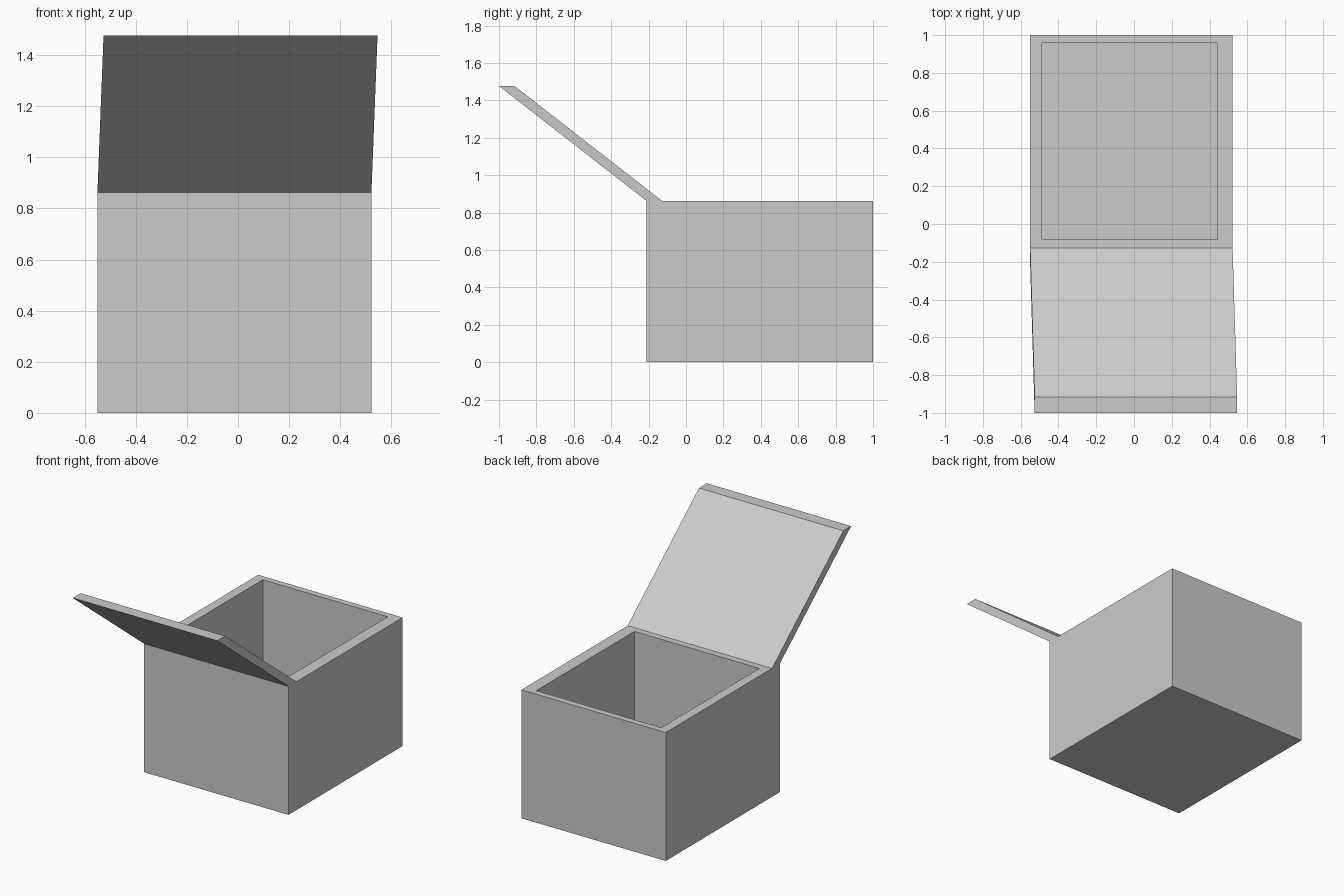
import bpy, bmesh

if "Cube" in bpy.data.objects:
    bpy.data.objects.remove(bpy.data.objects["Cube"])


def loft(name, rects):
    """Skin a chain of rectangles (x0, x1, y0, y1, z) and cap both ends."""
    bm = bmesh.new()
    loops = [[bm.verts.new(p) for p in
              ((x0, y0, z), (x1, y0, z), (x1, y1, z), (x0, y1, z))]
             for x0, x1, y0, y1, z in rects]
    for a, b in zip(loops, loops[1:]):
        for i in range(4):
            j = (i + 1) % 4
            bm.faces.new((a[i], a[j], b[j], b[i]))
    bm.faces.new(loops[0][::-1])
    bm.faces.new(loops[-1])
    bmesh.ops.recalc_face_normals(bm, faces=bm.faces)
    mesh = bpy.data.meshes.new(name)
    bm.to_mesh(mesh)
    bm.free()
    obj = bpy.data.objects.new(name, mesh)
    bpy.context.collection.objects.link(obj)
    return obj


LEFT, RIGHT, FRONT, BACK, TOP = -0.55, 0.522, -0.21, 1.0, 0.862
HINGE = -0.127   # rear edge of the lid where it meets the rim
FLOOR = 0.06

# Open box: outer wall up, rim inwards, cavity down to the floor
outer = (LEFT, RIGHT, FRONT, BACK)
inner = (-0.487, 0.441, -0.083, 0.958)
loft("box", [outer + (0,), outer + (TOP,), inner + (TOP,), inner + (FLOOR,)])

# Open lid: slanted slab rising from the front rim
loft("lid", [(LEFT, RIGHT, FRONT, HINGE, TOP),
             (-0.526, 0.546, -1.0, -0.917, 1.477)])
